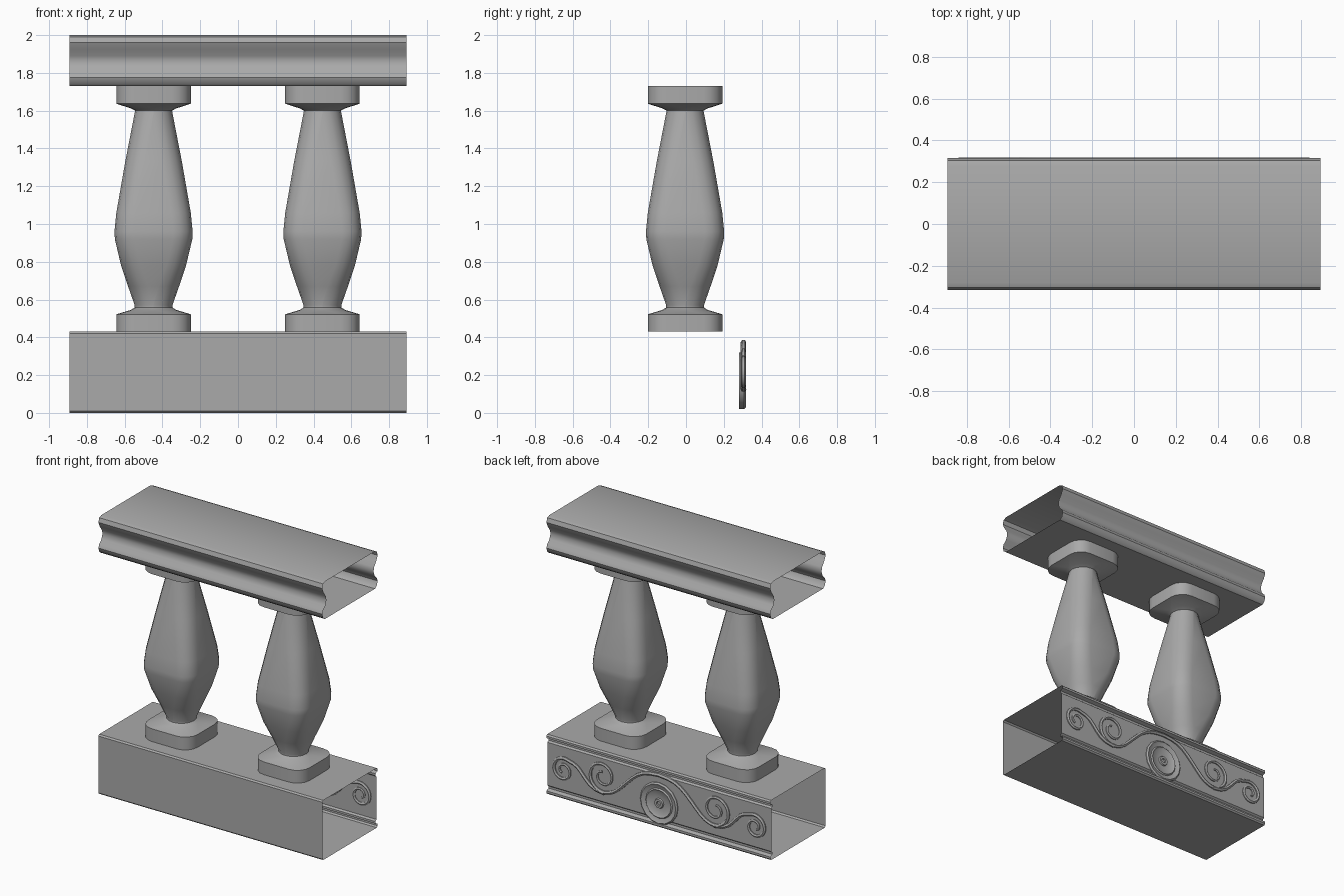
import bpy
import bmesh
from math import cos, sin, pi, radians
from mathutils import Vector

if "Cube" in bpy.data.objects:
    bpy.data.objects.remove(bpy.data.objects["Cube"])

stone = bpy.data.materials.new("grey stone")
stone.use_nodes = True
stone.diffuse_color = (0.4, 0.4, 0.4, 1)
stone.node_tree.nodes["Principled BSDF"].inputs["Base Color"].default_value = (0.4, 0.4, 0.4, 1)

HALF = 0.893    # half length of the rail and plinth


def smooth(obj, angle):
    bpy.ops.object.select_all(action='DESELECT')
    obj.select_set(True)
    bpy.context.view_layer.objects.active = obj
    bpy.ops.object.shade_smooth_by_angle(angle=radians(angle))


def loft(name, rings, angle=35):
    """Skin a row of closed rings, leaving both ends open."""
    bm = bmesh.new()
    rows = [[bm.verts.new(p) for p in ring] for ring in rings]
    n = len(rows[0])
    for a, b in zip(rows, rows[1:]):
        for i in range(n):
            j = (i + 1) % n
            bm.faces.new((a[i], a[j], b[j], b[i]))
    bmesh.ops.recalc_face_normals(bm, faces=bm.faces)
    mesh = bpy.data.meshes.new(name)
    bm.to_mesh(mesh)
    bm.free()
    mesh.materials.append(stone)
    obj = bpy.data.objects.new(name, mesh)
    bpy.context.collection.objects.link(obj)
    smooth(obj, angle)
    return obj


def extrude(name, profile):
    """Run a (y, z) profile along x."""
    return loft(name, [[(x, y, z) for y, z in profile] for x in (-HALF, HALF)])


def rounded_square(half, roundness, z, cx, cy, steps=4):
    r = half * roundness
    ring = []
    for q in range(4):
        mid = (q + 0.5) * pi / 2
        ox = (half - r) * (1 if cos(mid) > 0 else -1)
        oy = (half - r) * (1 if sin(mid) > 0 else -1)
        for k in range(steps + 1):
            a = (q + k / steps * 0.998 + 0.001) * pi / 2
            ring.append((cx + ox + r * cos(a), cy + oy + r * sin(a), z))
    return ring


# Handrail with a hollow moulding on both long sides
side = [(.28, 2), (.305, 1.99), (.315, 1.96), (.30, 1.925), (.275, 1.89), (.268, 1.86),
        (.28, 1.825), (.305, 1.80), (.315, 1.775), (.305, 1.745), (.285, 1.73)]
extrude("handrail", side + [(-y, z) for y, z in reversed(side)])

# Plinth: plain front, grooved border around the back panel
back = [(.305, .43), (.315, .42), (.315, .405), (.29, .395), (.29, .38), (.303, .37),
        (.303, .06), (.29, .05), (.29, .035), (.315, .025), (.315, .01), (.305, 0)]
extrude("plinth", back + [(-.305, 0), (-.315, .01), (-.315, .42), (-.305, .43)])

# Balusters: half width, corner roundness, height
SECTIONS = [(.197, .5, .43), (.197, .5, .522), (.12, .9, .545), (.10, 1, .558), (.10, 1, .57),
            (.135, .8, .67), (.172, .6, .78), (.205, .5, .92), (.207, .5, .96), (.197, .52, 1.06),
            (.15, .7, 1.33), (.10, 1, 1.588), (.098, 1, 1.60), (.12, .9, 1.612),
            (.197, .5, 1.637), (.197, .5, 1.73)]
for side_name, x in (("left", .447), ("right", -.447)):
    loft(side_name + "_baluster",
         [rounded_square(h, r, z, x, -.005) for h, r, z in SECTIONS], 40)

# Round medallion: radius and depth of each ring
MEDALLION = [(.15, .28), (.15, .308), (.14, .317), (.125, .31), (.108, .306), (.10, .314),
             (.088, .306), (.036, .304), (.032, .314), (.016, .314), (.014, .30), (.001, .30)]
loft("medallion", [[(r * cos(i * pi / 8), y, .17 + r * sin(i * pi / 8)) for i in range(16)]
                   for r, y in MEDALLION])


def spiral(cx, cz, radius, start, sweep, steps=30):
    pts = []
    for i in range(steps + 1):
        t = i / steps
        a = radians(start + sweep * t)
        r = radius * (1 - 0.75 * t)
        pts.append((cx + r * cos(a), cz + r * sin(a)))
    return pts


def scroll(name, pts, mirror):
    curve = bpy.data.curves.new(name, 'CURVE')
    curve.dimensions = '3D'
    curve.bevel_depth = 0.015
    curve.bevel_resolution = 1
    curve.resolution_u = 2
    curve.use_fill_caps = True
    spline = curve.splines.new('NURBS')
    spline.points.add(len(pts) - 1)
    spline.order_u = 3
    spline.use_endpoint_u = True
    for i, (p, (x, z)) in enumerate(zip(spline.points, pts)):
        p.co = (mirror * x, .304, z, 1)
        p.radius = 1 - 0.45 * i / len(pts)
    temp = bpy.data.objects.new(name, curve)
    bpy.context.collection.objects.link(temp)
    bpy.context.view_layer.update()
    mesh = bpy.data.meshes.new_from_object(temp.evaluated_get(bpy.context.evaluated_depsgraph_get()))
    bpy.data.objects.remove(temp)
    mesh.materials.clear()
    mesh.materials.append(stone)
    obj = bpy.data.objects.new(name, mesh)
    bpy.context.collection.objects.link(obj)
    smooth(obj, 50)


# Running scrollwork, mirrored about the medallion
inner = [(0, .373), (.08, .37), (.17, .335), (.26, .25), (.34, .165)] + spiral(.45, .245, .12, -115, 560)
outer = [(.44, .125), (.52, .13), (.59, .19), (.65, .265)] + spiral(.765, .205, .09, 120, -540)
for side_name, mirror in (("left", 1), ("right", -1)):
    scroll(side_name + "_inner_scroll", inner, mirror)
    scroll(side_name + "_outer_scroll", outer, mirror)
